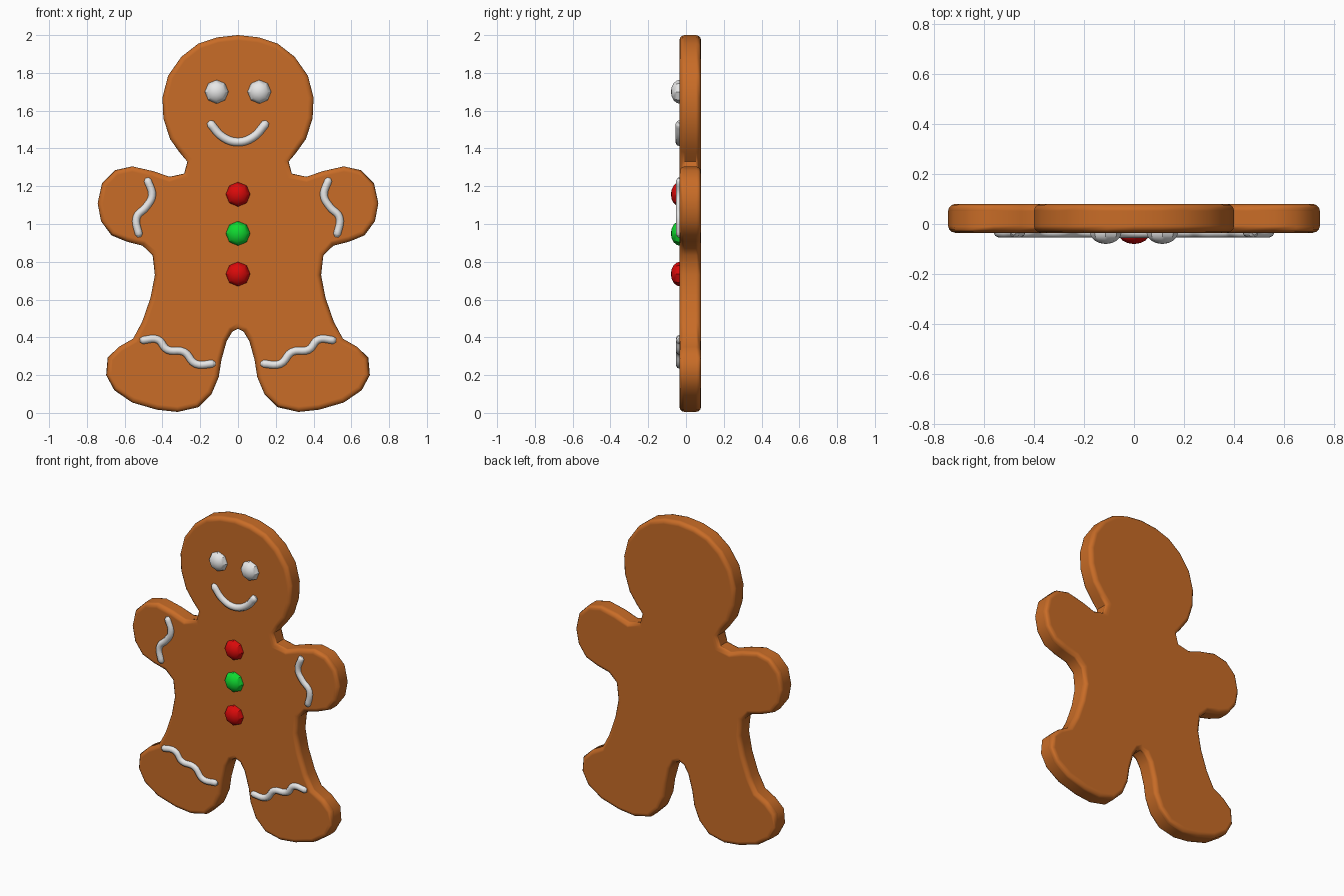
import bpy, bmesh, math
from mathutils import Matrix

if "Cube" in bpy.data.objects:
    bpy.data.objects.remove(bpy.data.objects["Cube"])


def mat(name, col):
    m = bpy.data.materials.new(name)
    m.diffuse_color = (*col, 1)
    m.use_nodes = True
    m.node_tree.nodes["Principled BSDF"].inputs["Base Color"].default_value = m.diffuse_color
    return m


GINGER = mat("gingerbread brown", (0.58, 0.15, 0.02))
ICING = mat("icing white", (0.8, 0.8, 0.8))
RED = mat("candy red", (0.7, 0.003, 0.003))
GREEN = mat("candy green", (0.005, 0.7, 0.03))


def activate(ob):
    bpy.ops.object.select_all(action='DESELECT')
    ob.select_set(True)
    bpy.context.view_layer.objects.active = ob


def finish(name, bm, material):
    me = bpy.data.meshes.new(name)
    bm.to_mesh(me)
    bm.free()
    ob = bpy.data.objects.new(name, me)
    bpy.context.collection.objects.link(ob)
    me.materials.append(material)
    activate(ob)
    return ob


# Cookie body: mirrored half outline, extruded with rounded rims
half = [(0, 2.0), (.11, 1.988), (.21, 1.955), (.30, 1.885), (.37, 1.785),
        (.40, 1.67), (.395, 1.56), (.36, 1.45), (.31, 1.38), (.268, 1.33),
        (.285, 1.267), (.362, 1.25), (.45, 1.28), (.56, 1.305), (.65, 1.285),
        (.72, 1.215), (.743, 1.11), (.725, 1.015), (.67, .94), (.59, .907),
        (.505, .885), (.452, .835), (.44, .73), (.463, .61), (.507, .483),
        (.555, .393), (.63, .35), (.69, .293), (.698, .20), (.655, .12),
        (.56, .055), (.43, .017), (.32, .005), (.21, .03), (.14, .10),
        (.102, .19), (.088, .28), (.06, .38), (.03, .43), (0, .445)]
outline = half + [(-x, z) for x, z in half[-2:0:-1]]
bm = bmesh.new()
face = bm.faces.new([bm.verts.new((x, -0.035, z)) for x, z in outline])
res = bmesh.ops.extrude_face_region(bm, geom=[face], use_keep_orig=True)
for v in (g for g in res["geom"] if isinstance(g, bmesh.types.BMVert)):
    v.co.y = 0.08
bmesh.ops.recalc_face_normals(bm, faces=bm.faces[:])
body = finish("cookie_body", bm, GINGER)
bpy.ops.object.shade_smooth_by_angle(angle=math.radians(50))
bev = body.modifiers.new("rounded_rim", 'BEVEL')
bev.width = 0.028
bev.segments = 3
bev.limit_method = 'ANGLE'
bev.angle_limit = math.radians(80)
bev.use_clamp_overlap = False
bev.harden_normals = True


# Eight-sided sweets, pole facing the front
def sweet(name, x, z, r, material):
    bm = bmesh.new()
    bmesh.ops.create_uvsphere(bm, u_segments=8, v_segments=8, radius=1)
    bm.transform(Matrix.Translation((x, -0.03, z))
                 @ Matrix.Diagonal((r, 0.05, r, 1))
                 @ Matrix.Rotation(math.pi / 2, 4, 'X'))
    finish(name, bm, material)
    bpy.ops.object.shade_smooth_by_angle(angle=math.radians(30))


for side, s in (("left", 1), ("right", -1)):
    sweet(side + "_eye", s * 0.113, 1.70, 0.064, ICING)
for i, (z, m) in enumerate(((1.157, RED), (0.95, GREEN), (0.735, RED))):
    sweet("button_%d" % (i + 1), 0, z, 0.066, m)


# Piped icing lines with rounded ends
def piping(name, pts, r, s=1):
    cu = bpy.data.curves.new(name, 'CURVE')
    cu.dimensions = '3D'
    cu.bevel_depth = r
    cu.bevel_resolution = 2
    cu.resolution_u = 5
    cu.use_fill_caps = True
    ext = []
    for (ax, az), (bx, bz) in ((pts[0], pts[1]), (pts[-1], pts[-2])):
        d = math.hypot(ax - bx, az - bz)
        ext.append((ax + (ax - bx) / d * r * .7, az + (az - bz) / d * r * .7))
    path = [ext[0]] + pts + [ext[1]]
    sp = cu.splines.new('BEZIER')
    sp.bezier_points.add(len(path) - 1)
    for i, (p, (x, z)) in enumerate(zip(sp.bezier_points, path)):
        p.co = (s * x, -0.033, z)
        p.handle_left_type = p.handle_right_type = 'AUTO'
        p.radius = 0.5 if i in (0, len(path) - 1) else 1
    ob = bpy.data.objects.new(name, cu)
    bpy.context.collection.objects.link(ob)
    cu.materials.append(ICING)
    activate(ob)
    bpy.ops.object.convert(target='MESH')
    bpy.ops.object.shade_smooth_by_angle(angle=math.radians(50))


piping("smile", [(-.145, 1.53), (-.08, 1.46), (0, 1.434), (.08, 1.46),
                 (.145, 1.53)], 0.023)
arm = [(.478, 1.23), (.455, 1.15), (.487, 1.09), (.537, 1.035), (.525, .945)]
leg = [(.505, .385), (.425, .388), (.375, .335), (.285, .322), (.225, .26),
       (.135, .26)]
for side, s in (("left", 1), ("right", -1)):
    piping(side + "_arm_icing", arm, 0.021, s)
    piping(side + "_leg_icing", leg, 0.021, s)
